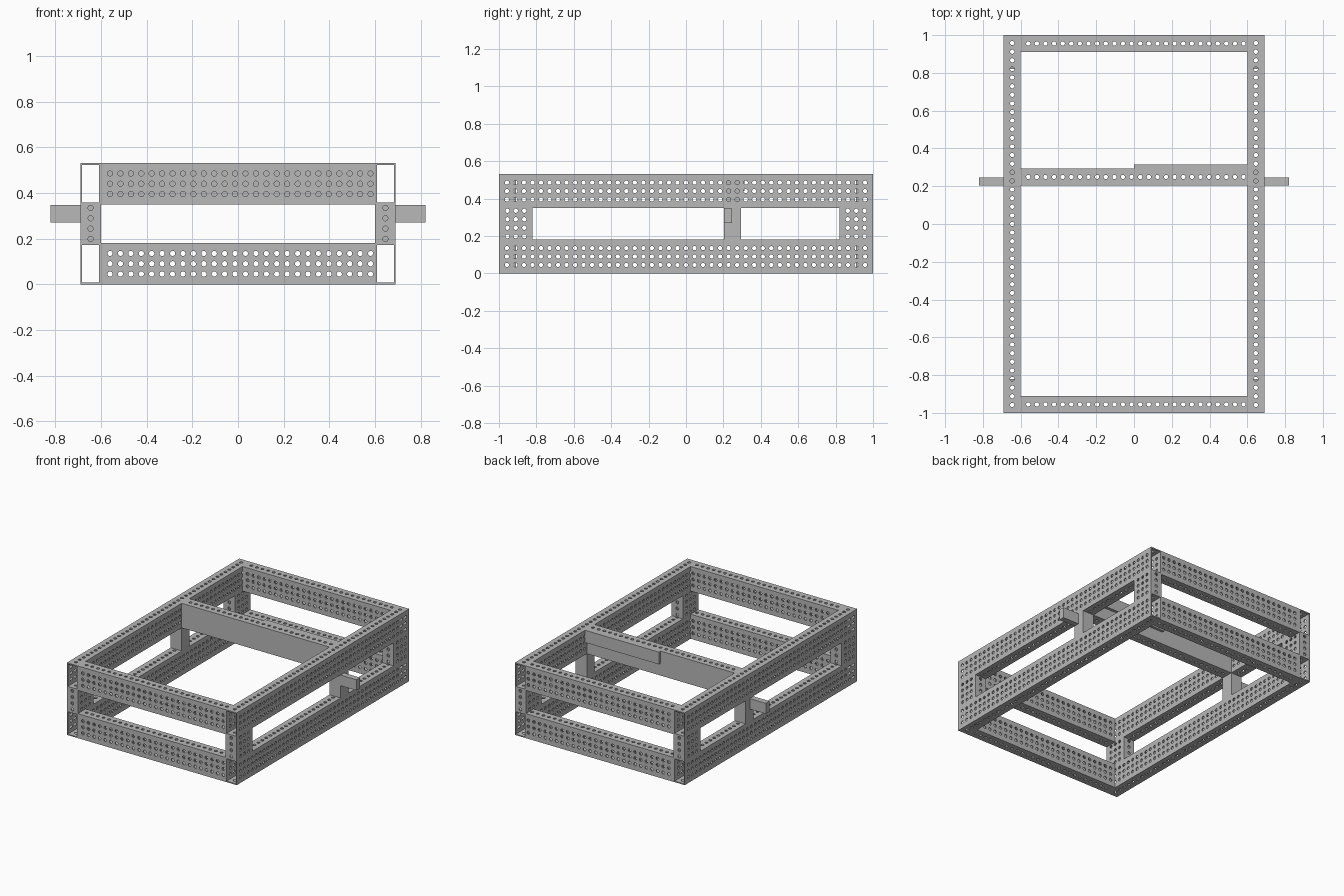
import bpy, bmesh, math
from mathutils import Vector

if "Cube" in bpy.data.objects:
    bpy.data.objects.remove(bpy.data.objects["Cube"], do_unlink=True)

steel = bpy.data.materials.new("grey_steel")
steel.use_nodes = True
GREY = (0.48, 0.48, 0.48, 1)
steel.diffuse_color = GREY
steel.node_tree.nodes["Principled BSDF"].inputs["Base Color"].default_value = GREY

PITCH = 0.0456        # hole spacing
RADIUS = 0.0115       # hole radius
WIDE, TALL = 0.09, 0.18
WALL = 0.008
ROWS = [0.045, 0.09, 0.135]
SIDE_X = 0.645        # centre line of the side rails


def finish(name, bm):
    mesh = bpy.data.meshes.new(name)
    bm.to_mesh(mesh)
    bm.free()
    mesh.materials.append(steel)
    obj = bpy.data.objects.new(name, mesh)
    bpy.context.collection.objects.link(obj)
    return obj


def box(name, low, high):
    bm = bmesh.new()
    bmesh.ops.create_cube(bm, size=1)
    low, high = Vector(low), Vector(high)
    for v in bm.verts:
        v.co = (low + high) / 2 + v.co * (high - low)
    return finish(name, bm)


def spans(holes, length):
    """Cells around each hole: midpoints between holes, ends at the edges."""
    cuts = [0] + [(a + b) / 2 for a, b in zip(holes, holes[1:])] + [length]
    return list(zip(cuts, cuts[1:], holes))


def wall(bm, place, length, width, holes, rows):
    """Flat sheet with a round hole in the middle of every cell."""
    for u0, u1, hu in spans(holes, length):
        for v0, v1, hv in spans(rows, width):
            corners = [(u0, v0), (u1, v0), (u1, v1), (u0, v1)]
            rim, ring = [], []
            for i in range(12):
                (ax, ay), (bx, by) = corners[i // 3], corners[(i // 3 + 1) % 4]
                t = (i % 3) / 3
                rim.append(bm.verts.new(place(ax + (bx - ax) * t, ay + (by - ay) * t)))
                ang = math.tau * i / 12 - math.pi * 0.75
                ring.append(bm.verts.new(place(hu + RADIUS * math.cos(ang),
                                               hv + RADIUS * math.sin(ang))))
            for i in range(12):
                j = (i + 1) % 12
                bm.faces.new((rim[i], rim[j], ring[j], ring[i]))


def tube(name, origin, axes, size, holes, rows_a, rows_b, plain_b=False, capped=False):
    """Box tube along axes[0]; walls across a and b carry their own hole rows."""
    bm = bmesh.new()
    length, a, b = size
    unit = [Vector([float(i == k) for i in range(3)]) for k in axes]
    origin = Vector(origin)

    def at(u, p, q):
        return origin + unit[0] * u + unit[1] * p + unit[2] * q

    for q in (0, b):
        wall(bm, lambda u, v: at(u, v, q), length, a, holes, rows_a)
    for p in (0, a):
        if plain_b:
            bm.faces.new([bm.verts.new(at(u, p, q))
                          for u, q in ((0, 0), (length, 0), (length, b), (0, b))])
        else:
            wall(bm, lambda u, v: at(u, p, v), length, b, holes, rows_b)
    if capped:
        for u in (0, length):
            bm.faces.new([bm.verts.new(at(u, p, q))
                          for p, q in ((0, 0), (a, 0), (a, b), (0, b))])
    bmesh.ops.remove_doubles(bm, verts=bm.verts, dist=0.0001)

    # turn every wall outward before giving it thickness
    bm.normal_update()
    middle = at(length / 2, a / 2, b / 2)
    for f in bm.faces:
        out = f.calc_center_median() - middle
        if not capped:
            out -= unit[0] * out.dot(unit[0])
        if f.normal.dot(out) < 0:
            f.normal_flip()
    obj = finish(name, bm)
    mod = obj.modifiers.new("wall_thickness", 'SOLIDIFY')
    mod.thickness = WALL
    mod.offset = -1
    mod.use_even_offset = not plain_b
    return obj


X, Y, Z = 0, 1, 2
rail_holes = [0.0424 + PITCH * i for i in range(43)]
cross_holes = [0.04 + PITCH * i for i in range(26)]
post_holes = [0.018 + PITCH * i for i in range(4)]

# Long side rails and the cross rails at both ends, on two levels
for level, z in (("lower", 0), ("upper", 0.35)):
    for side, cx in (("right", -SIDE_X), ("left", SIDE_X)):
        tube(f"{level}_{side}_side_rail", (cx - WIDE / 2, -1, z), (Y, X, Z),
             (2, WIDE, TALL), rail_holes, [0.045], ROWS)
    for end, y in (("front", -1), ("back", 1 - WIDE)):
        tube(f"{level}_{end}_cross_rail", (-0.6, y, z), (X, Y, Z),
             (1.2, WIDE, TALL), cross_holes, [0.045], ROWS)

# Corner posts, plain middle posts and the outward tabs
for side, s in (("right", -1), ("left", 1)):
    cx = s * SIDE_X
    for end, y in (("front", -1), ("back", 1 - TALL)):
        tube(f"{end}_{side}_corner_post", (cx - WIDE / 2, y, 0.18), (Z, X, Y),
             (0.17, WIDE, TALL), post_holes, [0.045], ROWS)
    box(f"{side}_middle_post", (cx - WIDE / 2, 0.204, 0.18), (cx + WIDE / 2, 0.294, 0.35))
    x0, x1 = sorted((s * 0.69, s * 0.82))
    box(f"{side}_tab", (x0, 0.204, 0.27), (x1, 0.246, 0.348))

# Middle crossbar: plain sides, holes through top and bottom
tube("middle_crossbar", (-0.6, 0.204, 0.35), (X, Y, Z), (1.2, WIDE, TALL),
     cross_holes, [0.045], ROWS, plain_b=True, capped=True)

# Backing plate on the left half of the crossbar
box("backing_plate", (0, 0.294, 0.44), (0.6, 0.314, 0.53))
